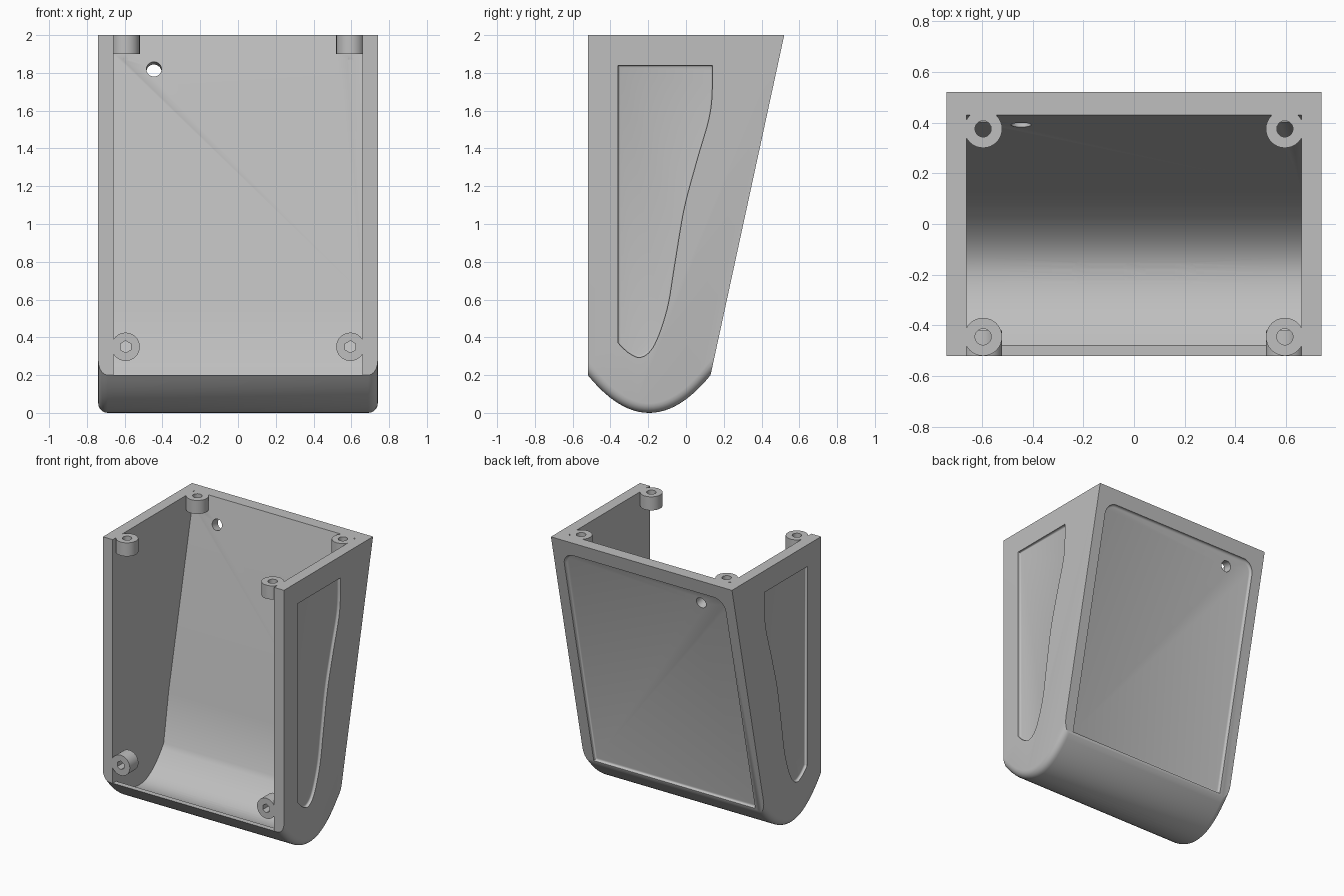
import bpy, bmesh, math
from mathutils import Vector

if "Cube" in bpy.data.objects:
    bpy.data.objects.remove(bpy.data.objects["Cube"])

grey = bpy.data.materials.new("plain grey")
grey.diffuse_color = (0.52, 0.52, 0.52, 1)
grey.use_nodes = True
grey.node_tree.nodes["Principled BSDF"].inputs["Base Color"].default_value = grey.diffuse_color


def add_object(name, bm):
    bmesh.ops.recalc_face_normals(bm, faces=bm.faces)
    mesh = bpy.data.meshes.new(name)
    bm.to_mesh(mesh)
    bm.free()
    mesh.materials.append(grey)
    ob = bpy.data.objects.new(name, mesh)
    bpy.context.collection.objects.link(ob)
    return ob


def prism(name, pts, place, d0, d1, pick=None, radius=0.0, segs=4):
    """Extrude a 2D outline from depth d0 to d1, rounding picked edges."""
    bm = bmesh.new()
    a = [bm.verts.new(place(p[0], p[1], d0)) for p in pts]
    b = [bm.verts.new(place(p[0], p[1], d1)) for p in pts]
    n = len(pts)
    bm.faces.new(a)
    bm.faces.new(b[::-1])
    for i in range(n):
        j = (i + 1) % n
        bm.faces.new((a[i], b[i], b[j], a[j]))
    bmesh.ops.recalc_face_normals(bm, faces=bm.faces)
    if pick:
        rings = [(a, i) for i in range(n)] + [(b, i) for i in range(n)]
        edges = [bm.edges.get((r[i], r[(i + 1) % n])) for r, i in rings
                 if pick(r is a, pts[i], pts[(i + 1) % n])]
        bmesh.ops.bevel(bm, geom=edges, offset=radius, segments=segs,
                        profile=0.5, affect='EDGES')
    return add_object(name, bm)


def cylinder(name, centre, axis, r, length, sides=32):
    bm = bmesh.new()
    bmesh.ops.create_cone(bm, cap_ends=True, segments=sides, radius1=r, radius2=r, depth=length)
    rot = Vector(axis).to_track_quat('Z', 'Y')
    for v in bm.verts:
        v.co = rot @ v.co + Vector(centre)
    return add_object(name, bm)


def combine(target, tool, op):
    mod = target.modifiers.new(op.lower(), 'BOOLEAN')
    mod.object, mod.operation, mod.solver = tool, op, 'EXACT'
    bpy.context.view_layer.objects.active = target
    bpy.ops.object.modifier_apply(modifier=mod.name)
    bpy.data.objects.remove(tool, do_unlink=True)


def spline(pts, steps=6):
    """Smooth curve through the points."""
    q = [Vector(p) for p in [pts[0]] + pts + [pts[-1]]]
    out = []
    for i in range(1, len(q) - 2):
        p0, p1, p2, p3 = q[i - 1:i + 3]
        for k in range(steps):
            t = k / steps
            out.append(0.5 * (2 * p1 + (p2 - p0) * t + (2 * p0 - 5 * p1 + 4 * p2 - p3) * t * t
                              + (3 * p1 - p0 - 3 * p2 + p3) * t ** 3))
    return out + [q[-1]]


def side_plane(y, z, x):
    return (x, y, z)


# Outer body: wedge profile with a curved belly, belly ends rounded
N = 24
belly = []
for i in range(N + 1):
    t = 1 - 2 * i / N
    belly.append((-0.195 + 0.325 * t, 0.2 * t * t))
body = prism("case", [(-0.52, 2), (0.52, 2)] + belly, side_plane, -0.74, 0.74,
             lambda first, p, q: p[1] < 0.201 and q[1] < 0.201, 0.05, 5)

# Cavity, open at the top and the front
floor = []
for i in range(N + 1):
    t = 1 - 2 * i / N
    floor.append((-0.2 + 0.275 * t, 0.07 + 0.2 * t * t) if t > 0
                 else (-0.2 + 0.28 * t, 0.07 + 0.13 * t * t))
cavity = prism("cavity_cutter",
               [(-0.7, 2.2), (0.473, 2.2), (0.133, 0.63)] + floor + [(-0.7, 0.2)],
               side_plane, -0.66, 0.66)
combine(body, cavity, 'DIFFERENCE')

# Shallow grip recess on both sides
grip = [(-0.36, 1.84)] + spline([(0.14, 1.84), (0.13, 1.6), (0.056, 1.33), (-0.01, 1.08),
                                 (-0.06, 0.785), (-0.1, 0.55), (-0.167, 0.36),
                                 (-0.235, 0.295), (-0.3, 0.315), (-0.36, 0.37)])
for s in (-1, 1):
    cutter = prism("grip_cutter", grip, side_plane, s * 0.72, s * 0.8,
                   lambda first, p, q: first, 0.012, 3)
    combine(body, cutter, 'DIFFERENCE')

# Shallow panel recess on the sloping back
along = Vector((0, 0.39, 1.8)).normalized()
normal = Vector((0, 1.8, -0.39)).normalized()
base = Vector((0, 0.13, 0.2))
top, r = 1.735, 0.09
panel = [(-0.66, 0.02), (0.66, 0.02)]
for cx, start in ((0.66 - r, 0), (-0.66 + r, 90)):
    for k in range(9):
        ang = math.radians(start + k * 90 / 8)
        panel.append((cx + r * math.cos(ang), top - r + r * math.sin(ang)))
cutter = prism("panel_cutter", panel,
               lambda u, v, d: base + Vector((u, 0, 0)) + along * v + normal * d,
               -0.02, 0.08, lambda first, p, q: first, 0.015, 3)
combine(body, cutter, 'DIFFERENCE')

# Screw bosses: four at the top, two at the lower front
UP, FRONT = (0, 0, 1), (0, -1, 0)
bosses = []
for s in (-1, 1):
    bosses += [((s * 0.595, 0.375, 1.95), UP, 20), ((s * 0.595, -0.445, 1.95), UP, 20),
               ((s * 0.595, -0.47, 0.35), FRONT, 6)]
for centre, axis, sides in bosses:
    combine(body, cylinder("boss", centre, axis, 0.075, 0.1), 'UNION')
for centre, axis, sides in bosses:
    combine(body, cylinder("screw_hole_cutter", centre, axis, 0.032, 0.16, sides), 'DIFFERENCE')

# Three holes in the belly and one through the back
for x in (-0.2, 0, 0.2):
    combine(body, cylinder("belly_hole_cutter", (x, -0.19, 0.03), UP, 0.046, 0.3), 'DIFFERENCE')
combine(body, cylinder("back_hole_cutter", (-0.445, 0.435, 1.81), normal, 0.04, 0.3), 'DIFFERENCE')

# Smooth curved faces, keep hard edges
bpy.ops.object.select_all(action='DESELECT')
body.select_set(True)
bpy.context.view_layer.objects.active = body
bpy.ops.object.shade_smooth_by_angle(angle=math.radians(32))
